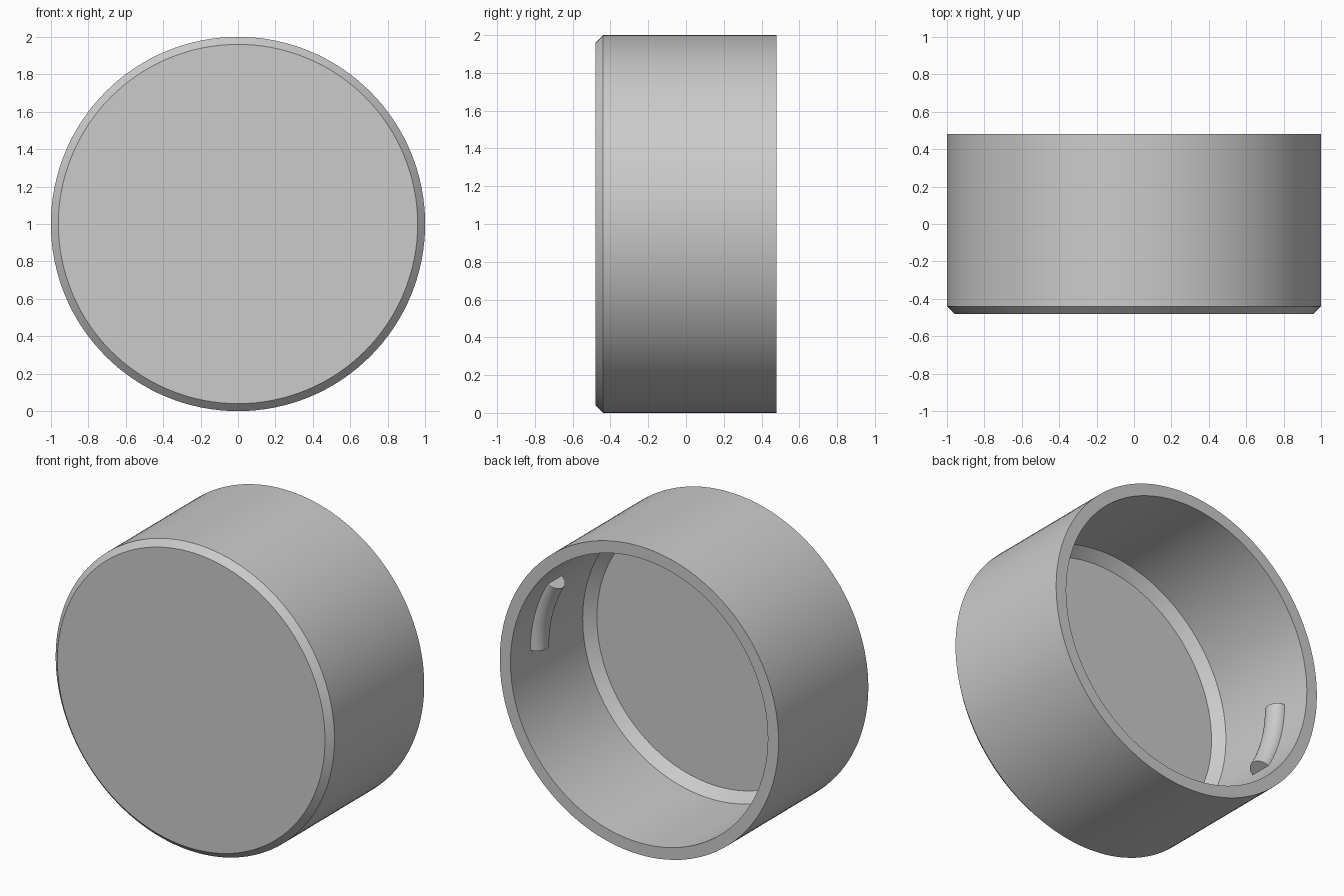
import bpy
import bmesh
import math
from mathutils import Vector, Matrix

SEGMENTS = 128
INNER = 0.923      # inner wall radius
HALF = 0.48        # half depth
CHAMFER = 0.04
FILLET = 0.06      # inner floor chamfer
FLOOR = -0.32      # inner floor position

cube = bpy.data.objects.get("Cube")
if cube:
    bpy.data.objects.remove(cube, do_unlink=True)

grey = bpy.data.materials.new("plain_grey")
grey.use_nodes = True
colour = (0.6, 0.6, 0.6, 1)
grey.diffuse_color = colour
grey.node_tree.nodes["Principled BSDF"].inputs["Base Color"].default_value = colour


def revolve(bm, points, angle, steps, closed):
    """Spin a profile of (radius, y) points about the y axis."""
    verts = [bm.verts.new((r, y, 0)) for r, y in points]
    edges = [bm.edges.new(pair) for pair in zip(verts, verts[1:])]
    bmesh.ops.spin(bm, geom=verts + edges, cent=(0, 0, 0), axis=(0, -1, 0),
                   angle=angle, steps=steps, use_merge=closed)
    bmesh.ops.remove_doubles(bm, verts=bm.verts, dist=1e-5)


def finish(bm, name):
    bmesh.ops.recalc_face_normals(bm, faces=bm.faces)
    mesh = bpy.data.meshes.new(name)
    bm.to_mesh(mesh)
    bm.free()
    mesh.materials.append(grey)
    obj = bpy.data.objects.new(name, mesh)
    obj.location.z = 1
    bpy.context.collection.objects.link(obj)
    bpy.ops.object.select_all(action="DESELECT")
    obj.select_set(True)
    bpy.context.view_layer.objects.active = obj
    bpy.ops.object.shade_smooth_by_angle(angle=math.radians(25))
    return obj


# Cup: chamfered front, open back, chamfered inner floor
bm = bmesh.new()
profile = [(1 - CHAMFER, -HALF), (1, CHAMFER - HALF), (1, HALF), (INNER, HALF),
           (INNER, FLOOR + FILLET), (INNER - FILLET, FLOOR)]
revolve(bm, profile, math.tau, SEGMENTS, True)
bmesh.ops.holes_fill(bm, edges=[e for e in bm.edges if e.is_boundary], sides=0)
finish(bm, "cup_body")

# Locking ribs: half-round bars running round the inner wall, on opposite sides
for name, turn in (("left_rib", 0), ("right_rib", math.pi)):
    bm = bmesh.new()
    rib_radius, rib_y, count = 0.072, 0.205, 16
    section = []
    for i in range(count + 1):
        a = math.pi * i / count
        section.append((INNER + 0.004 - rib_radius * math.sin(a),
                        rib_y + rib_radius * math.cos(a)))
    # Root edge sits inside the wall
    section = [(INNER + 0.03, section[0][1])] + section + [(INNER + 0.03, section[-1][1])]
    section.append(section[0])
    revolve(bm, section, math.radians(30), 16, False)
    bmesh.ops.holes_fill(bm, edges=[e for e in bm.edges if e.is_boundary], sides=0)
    bmesh.ops.rotate(bm, verts=bm.verts, cent=(0, 0, 0),
                     matrix=Matrix.Rotation(turn, 3, "Y"))
    finish(bm, name)
